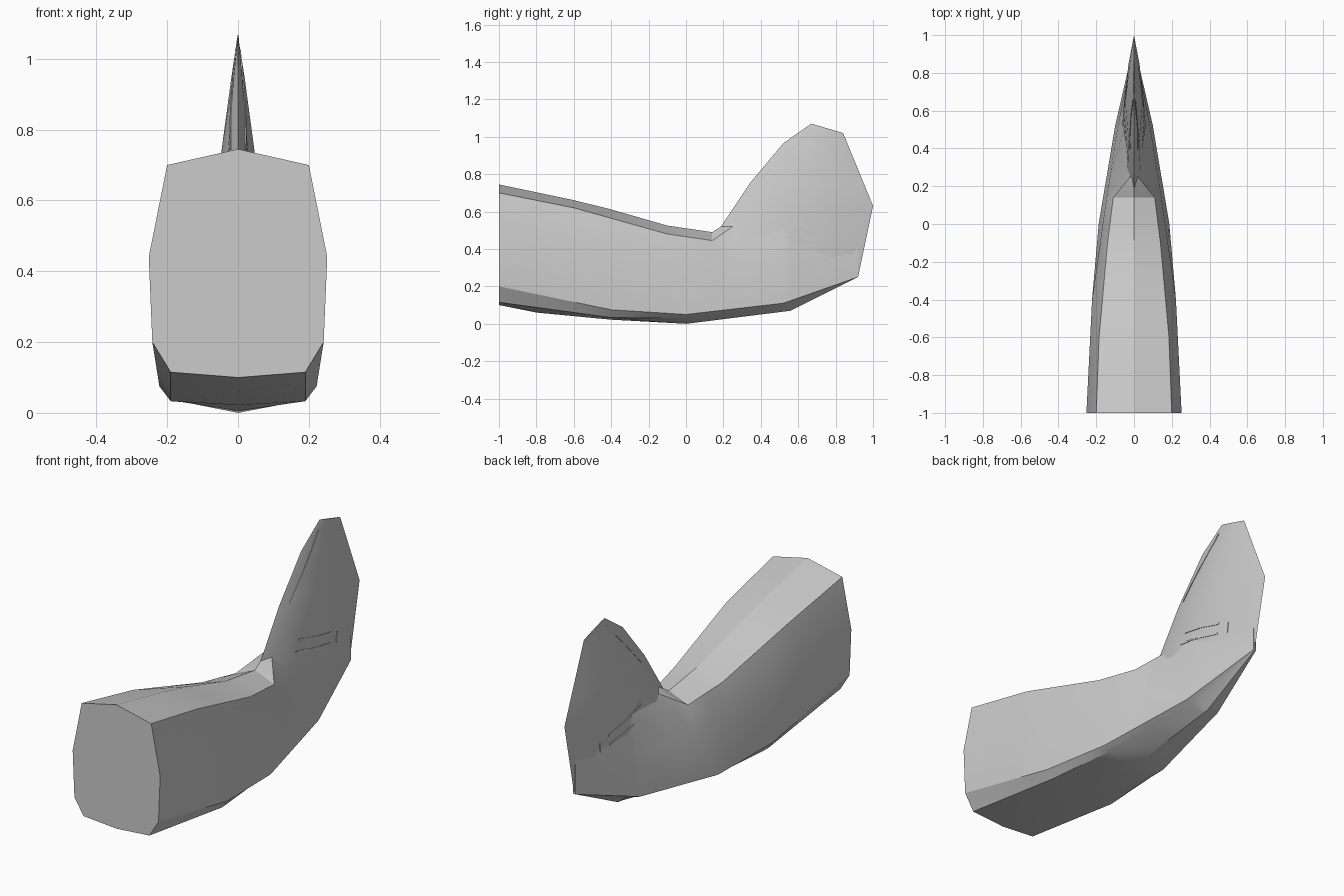
import bpy, bmesh, math
from mathutils import Vector
from mathutils.bvhtree import BVHTree

if "Cube" in bpy.data.objects:
    bpy.data.objects.remove(bpy.data.objects["Cube"])

GREY = (0.6, 0.6, 0.6, 1)
paint = bpy.data.materials.new("light grey paint")
paint.use_nodes = True
paint.diffuse_color = GREY
paint.node_tree.nodes["Principled BSDF"].inputs["Base Color"].default_value = GREY


def finish(name, bm):
    bmesh.ops.remove_doubles(bm, verts=bm.verts, dist=0.0005)
    bmesh.ops.recalc_face_normals(bm, faces=bm.faces)
    mesh = bpy.data.meshes.new(name)
    bm.to_mesh(mesh)
    tree = BVHTree.FromBMesh(bm)
    bm.free()
    mesh.materials.append(paint)
    ob = bpy.data.objects.new(name, mesh)
    bpy.context.collection.objects.link(ob)
    bpy.ops.object.select_all(action="DESELECT")
    ob.select_set(True)
    bpy.context.view_layer.objects.active = ob
    bpy.ops.object.shade_smooth_by_angle(angle=math.radians(22))
    return tree


def loft(name, rings):
    """Skin closed rings of points and cap both ends."""
    bm = bmesh.new()
    loops = [[bm.verts.new(p) for p in ring] for ring in rings]
    for a, b in zip(loops, loops[1:]):
        for i in range(len(a)):
            j = (i + 1) % len(a)
            bm.faces.new((a[i], a[j], b[j], b[i]))
    bm.faces.new(loops[0])
    bm.faces.new(loops[-1])
    return finish(name, bm)


def along(line, y):
    """Point on a lengthwise line of (y, x, z) at station y."""
    for a, b in zip(line, line[1:]):
        if y <= b[0]:
            break
    t = min(1, max(0, (y - a[0]) / (b[0] - a[0])))
    return Vector((a[1] + t * (b[1] - a[1]), y, a[2] + t * (b[2] - a[2])))


def mirrored(p):
    return Vector((-p[0], p[1], p[2]))


# Tail boom: lengthwise lines from the top centre round to the keel
ridge = [(-1, 0, .745), (-.5, 0, .64), (-.1, 0, .525), (.14, 0, .49), (.25, 0, .56), (.92, 0, .52)]
shoulder = [(-1, .2, .7), (-.6, .185, .62), (-.1, .14, .48), (.14, .11, .445),
            (.25, .02, .52), (.52, .048, .53), (.92, .006, .5)]
flank = [(-1, .252, .44), (-.4, .222, .38), (.14, .145, .3), (.52, .085, .3), (.92, .008, .36)]
chine = [(-1, .242, .2), (-.4, .222, .075), (0, .187, .05), (.52, .1, .11), (.92, .008, .25)]
bilge = [(-1, .19, .115), (-.4, .19, .033), (0, .15, .03), (.52, .065, .098), (.92, .004, .25)]
keel = [(-1, 0, .1), (-.8, 0, .06), (-.4, 0, .022), (0, 0, 0), (.56, 0, .07), (.92, 0, .25)]
rings = []
for y in (-1, -.8, -.6, -.4, -.1, 0, .14, .25, .52, .56, .92):
    half = [along(line, y) for line in (shoulder, flank, chine, bilge)]
    rings.append([along(ridge, y)] + half + [along(keel, y)] + [mirrored(p) for p in reversed(half)])
boom_tree = loft("tail_boom", rings)

# Upright fin: leading point, trailing point and half thickness at each level
levels = [((.14, .45), (.92, .25), .06), ((.22, .57), (1, .63), .054), ((.34, .75), (.955, .74), .046),
          ((.52, .965), (.873, .94), .018), ((.67, 1.07), (.84, 1.02), .003)]
rings = []
for lead, trail, thick in levels:
    lead, trail = Vector((0, *lead)), Vector((0, *trail))
    half = [lead.lerp(trail, t) + Vector((thick * w, 0, 0)) for t, w in ((.14, .6), (.5, 1), (.8, .55))]
    rings.append([lead] + half + [trail] + [mirrored(p) for p in reversed(half)])
fin_tree = loft("tail_fin", rings)


def skin_x(y, z):
    hits = [tree.ray_cast(Vector((1, y, z)), Vector((-1, 0, 0)))[0] for tree in (boom_tree, fin_tree)]
    return max([h.x for h in hits if h] + [0])


def strip(name, start, end, width, side, steps=8):
    """Thin raised strip that follows the skin between two (y, z) points."""
    start, end = Vector(start), Vector(end)
    across = (end - start).orthogonal().normalized() * width / 2
    rings = []
    for i in range(steps + 1):
        mid = start.lerp(end, i / steps)
        ring = []
        for p, lift in ((mid - across, -.004), (mid - across, .003), (mid + across, .003), (mid + across, -.004)):
            ring.append((side * (skin_x(*p) + lift), p.x, p.y))
        rings.append(ring)
    loft(name, rings)


# Slat lips and leading-edge seam on both sides of the fin
for label, side in (("left", 1), ("right", -1)):
    strip(label + "_upper_slat", (.44, .545), (.7, .482), .01, side)
    strip(label + "_lower_slat", (.41, .493), (.69, .43), .01, side)
    strip(label + "_slat_end", (.755, .41), (.762, .465), .005, side)
    strip(label + "_leading_seam", (.4, .745), (.655, 1.025), .006, side)
